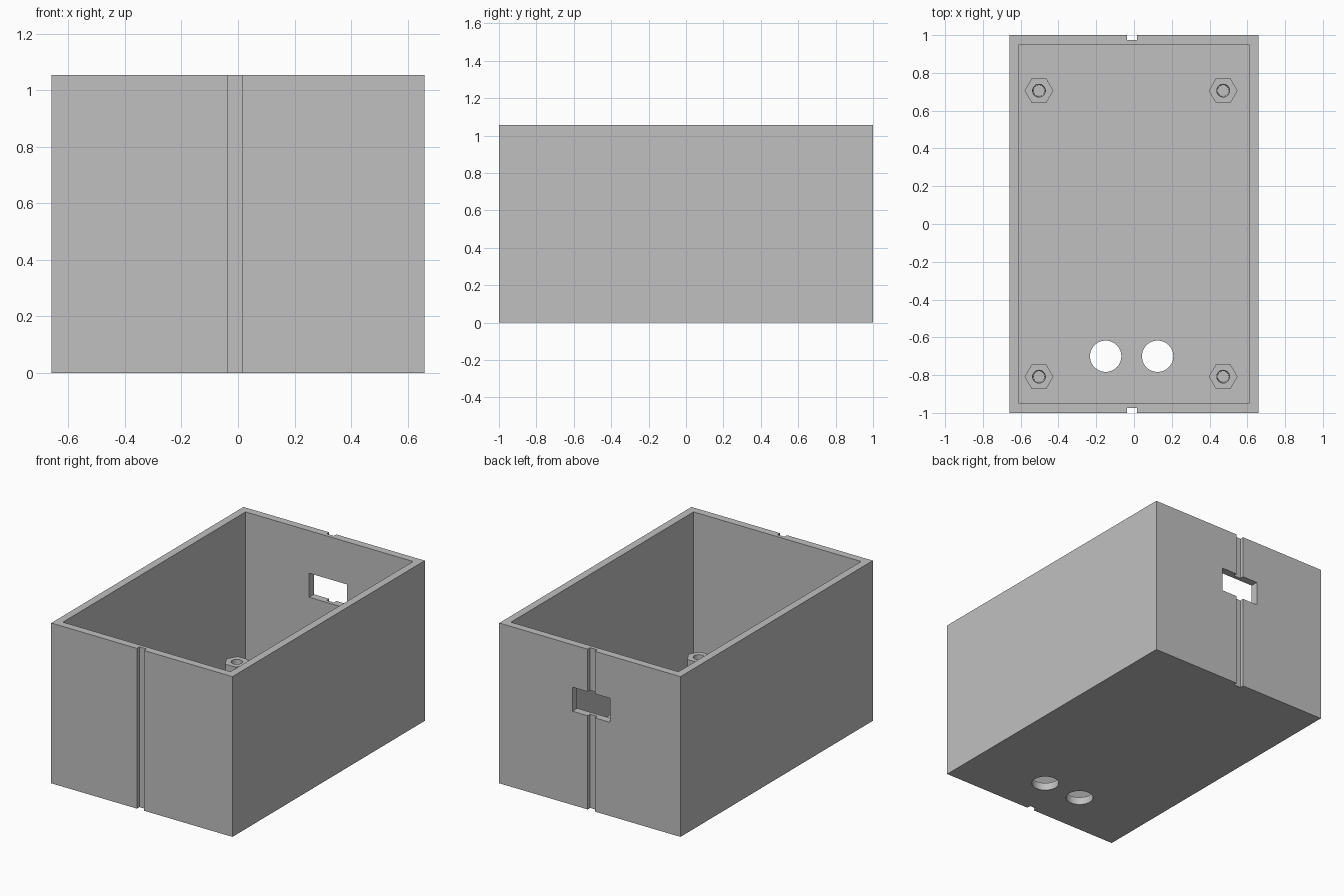
import bpy
import math

default = bpy.data.objects.get("Cube")
if default:
    bpy.data.objects.remove(default, do_unlink=True)

HX, HY, H = 0.66, 1.0, 1.055      # outer half sizes and height
WALL = 0.05
MID = -0.01                       # centre line of the grooves and window

grey = bpy.data.materials.new("light grey")
colour = (0.527, 0.527, 0.527, 1)
grey.use_nodes = True
grey.diffuse_color = colour
grey.node_tree.nodes["Principled BSDF"].inputs["Base Color"].default_value = colour


def finish(name):
    obj = bpy.context.object
    obj.name = name
    obj.data.materials.append(grey)
    return obj


def box(name, x0, x1, y0, y1, z0, z1):
    bpy.ops.mesh.primitive_cube_add(
        size=1, location=((x0 + x1) / 2, (y0 + y1) / 2, (z0 + z1) / 2))
    bpy.context.object.scale = (x1 - x0, y1 - y0, z1 - z0)
    bpy.ops.object.transform_apply(location=True, rotation=False, scale=True)
    return finish(name)


def prism(name, sides, r_low, r_top, x, y, z0, z1, turn=0):
    bpy.ops.mesh.primitive_cone_add(
        vertices=sides, radius1=r_low, radius2=r_top, depth=z1 - z0,
        location=(x, y, (z0 + z1) / 2), rotation=(0, 0, turn))
    return finish(name)


def cut(target, cutter):
    mod = target.modifiers.new("cut", "BOOLEAN")
    mod.operation = "DIFFERENCE"
    mod.solver = "EXACT"
    mod.object = cutter
    bpy.context.view_layer.objects.active = target
    bpy.ops.object.modifier_apply(modifier=mod.name)
    bpy.data.objects.remove(cutter, do_unlink=True)


def smooth(obj):
    bpy.ops.object.select_all(action="DESELECT")
    obj.select_set(True)
    bpy.context.view_layer.objects.active = obj
    bpy.ops.object.shade_smooth_by_angle(angle=math.radians(30))


# Open-topped case
case = box("case", -HX, HX, -HY, HY, 0, H)
cut(case, box("cavity", -HX + WALL, HX - WALL, -HY + WALL, HY - WALL, WALL, H + 0.2))

# Vertical grooves down the front and back walls
for side in (-1, 1):
    y0, y1 = sorted((side * (HY - 0.026), side * (HY + 0.1)))
    cut(case, box("groove", MID - 0.026, MID + 0.026, y0, y1, -0.1, H + 0.1))

# Window through the back wall
cut(case, box("window", MID - 0.137, MID + 0.137, HY - 0.15, HY + 0.15, 0.617, 0.775))

# Two round openings in the floor
for x in (-0.15, 0.125):
    cut(case, prism("opening", 48, 0.083, 0.083, x, -0.7, -0.1, 0.15))
smooth(case)

# Hexagonal standoffs with screw holes
for x, side in ((-0.503, "right"), (0.472, "left")):
    for y, end in ((-0.808, "front"), (0.706, "back")):
        post = prism(f"{end}_{side}_standoff", 6, 0.076, 0.076, x, y,
                     WALL - 0.01, 0.19, math.pi / 6)
        cut(post, prism("screw_hole", 32, 0.03, 0.034, x, y, WALL, 0.191))
        smooth(post)
